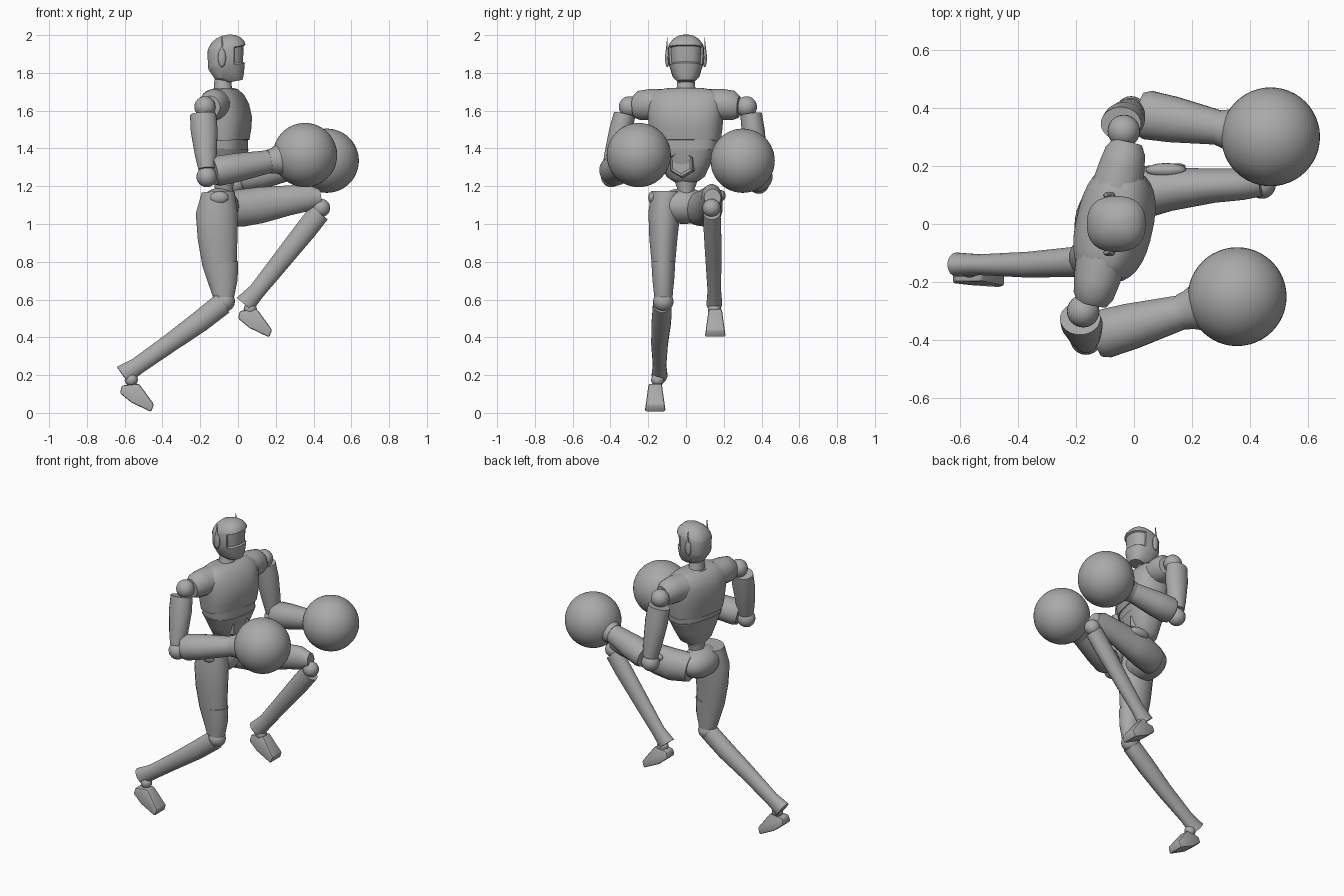
import bpy, bmesh, math
from mathutils import Vector, Matrix

cube = bpy.data.objects.get("Cube")
if cube:
    bpy.data.objects.remove(cube)

grey = bpy.data.materials.new("plain grey")
grey.use_nodes = True
GREY = (0.4, 0.4, 0.4, 1)
grey.diffuse_color = GREY
grey.node_tree.nodes["Principled BSDF"].inputs["Base Color"].default_value = GREY

YAW = Matrix.Rotation(math.radians(-12.5), 3, 'Z')
AXIS = Vector((-0.075, 0, 0))


def turned(x, y, z):
    """Point on the upper body, twisted about the spine."""
    return YAW @ Vector((x, y, z)) + AXIS


def finish(name, bm, angle=38):
    bmesh.ops.recalc_face_normals(bm, faces=bm.faces)
    mesh = bpy.data.meshes.new(name)
    bm.to_mesh(mesh)
    bm.free()
    mesh.materials.append(grey)
    ob = bpy.data.objects.new(name, mesh)
    bpy.context.collection.objects.link(ob)
    bpy.ops.object.select_all(action='DESELECT')
    bpy.context.view_layer.objects.active = ob
    ob.select_set(True)
    bpy.ops.object.shade_smooth_by_angle(angle=math.radians(angle))
    return ob


def loft_mesh(sections, side=(0, 1, 0), sides=20, power=1.0):
    """Skin over elliptical rings: (centre, half width, half depth)."""
    bm = bmesh.new()
    d = (Vector(sections[-1][0]) - Vector(sections[0][0])).normalized()
    u = Vector(side)
    u = (u - d * u.dot(d)).normalized()
    v = d.cross(u)
    rings = []
    for c, ru, rv in sections:
        ring = []
        for i in range(sides):
            a = math.tau * (i + 0.5) / sides
            p, q = math.cos(a), math.sin(a)
            p = math.copysign(abs(p) ** power, p)
            q = math.copysign(abs(q) ** power, q)
            ring.append(bm.verts.new(Vector(c) + u * ru * p + v * rv * q))
        rings.append(ring)
    for r, s in zip(rings, rings[1:]):
        for i in range(sides):
            j = (i + 1) % sides
            bm.faces.new((r[i], r[j], s[j], s[i]))
    bm.faces.new(rings[0][::-1])
    bm.faces.new(rings[-1])
    bmesh.ops.recalc_face_normals(bm, faces=bm.faces)
    return bm


def loft(name, sections, **kw):
    return finish(name, loft_mesh(sections, **kw))


def ball(name, centre, size, segments=32):
    if not isinstance(size, tuple):
        size = (size,) * 3
    bm = bmesh.new()
    bmesh.ops.create_uvsphere(bm, u_segments=segments, v_segments=segments // 2, radius=1)
    bmesh.ops.scale(bm, vec=size, verts=bm.verts)
    bmesh.ops.translate(bm, vec=centre, verts=bm.verts)
    return finish(name, bm)


def foot(name, ankle, y):
    """Side profile extruded across, narrower at the top."""
    outline = [(-0.05, 0.0), (0.04, 0.01), (0.12, -0.10), (0.105, -0.14), (0.0, -0.09), (-0.06, -0.04)]
    bm = bmesh.new()
    caps = []
    for s in (-1, 1):
        caps.append([bm.verts.new((ankle[0] + x, y + s * (0.036 - 0.14 * z), ankle[1] + z))
                     for x, z in outline])
    a, b = caps
    bm.faces.new(a)
    bm.faces.new(b[::-1])
    for i in range(len(outline)):
        j = (i + 1) % len(outline)
        bm.faces.new((a[i], a[j], b[j], b[i]))
    bmesh.ops.bevel(bm, geom=list(bm.edges), offset=0.009, segments=2, affect='EDGES', profile=0.5)
    finish(name, bm)


# Head with a sunken visor
skull = [(1.755, -0.02, 0.045, 0.045), (1.78, -0.045, 0.078, 0.07), (1.835, -0.06, 0.098, 0.088),
         (1.85, -0.061, 0.1, 0.092), (1.93, -0.061, 0.103, 0.096), (1.95, -0.061, 0.097, 0.09),
         (1.975, -0.063, 0.078, 0.07), (1.992, -0.065, 0.05, 0.045), (2.0, -0.065, 0.018, 0.018)]
head = loft_mesh([((x, 0, z), ry, rx) for z, x, rx, ry in skull], sides=28, power=0.82)
visor = [f for f in head.faces if f.normal.x > 0.35 and 1.84 < f.calc_center_median().z < 1.94]
bmesh.ops.inset_region(head, faces=visor, thickness=0.006, depth=-0.01)
finish("head", head, 30)

# Ear pods with thin antennae
for name, s in (("left", 1), ("right", -1)):
    ball(name + "_ear_pod", (-0.085, s * 0.099, 1.88), (0.021, 0.012, 0.05), 16)
    loft(name + "_antenna", [((-0.085, s * 0.105, 1.90), 0.005, 0.01),
                             ((-0.085, s * 0.098, 1.99), 0.001, 0.002)], sides=8)

# Neck and collar
loft("neck", [((-0.075, 0, 1.68), 0.07, 0.06), ((-0.08, 0, 1.72), 0.05, 0.048),
              ((-0.08, 0, 1.80), 0.042, 0.044)])
loft("collar", [(turned(0, 0, 1.69), 0.10, 0.075), (turned(0, 0, 1.715), 0.082, 0.062),
                (turned(0, 0, 1.705), 0.07, 0.052)], side=YAW @ Vector((0, 1, 0)))


def trunk(name, rows):
    loft(name, [(turned(x, 0, z), ry, rx) for z, x, rx, ry in rows],
         side=YAW @ Vector((0, 1, 0)), sides=32, power=0.8)


# Chest, waist band and belly, separated by shallow steps
trunk("chest", [(1.44, 0.01, 0.117, 0.187), (1.50, 0.01, 0.128, 0.195), (1.56, 0.008, 0.133, 0.20),
                (1.63, 0, 0.124, 0.205), (1.68, -0.005, 0.10, 0.195), (1.71, -0.005, 0.07, 0.15),
                (1.718, -0.005, 0.05, 0.10)])
trunk("waist_band", [(1.39, 0.01, 0.109, 0.172), (1.45, 0.01, 0.111, 0.18)])
trunk("belly", [(1.225, 0, 0.05, 0.065), (1.25, 0.005, 0.075, 0.10), (1.32, 0.01, 0.096, 0.135),
                (1.37, 0.01, 0.108, 0.16), (1.40, 0.01, 0.114, 0.177)])

# Hexagonal buckle with a raised rim
buckle = loft_mesh([(turned(0.08, 0, 1.32), 0.078, 0.078), (turned(0.118, 0, 1.32), 0.068, 0.068)],
                   side=YAW @ Vector((0, 1, 0)), sides=6)
plate = max(buckle.faces, key=lambda f: f.normal.x)
bmesh.ops.inset_region(buckle, faces=[plate], thickness=0.014, depth=0)
bmesh.ops.translate(buckle, vec=(-0.012, 0, 0), verts=plate.verts)
finish("buckle", buckle, 20)

# Spine stub and pelvis
loft("spine", [((-0.08, 0, 1.12), 0.045, 0.05), ((-0.075, 0, 1.17), 0.04, 0.045),
               ((-0.075, 0, 1.25), 0.07, 0.06)])
ball("pelvis", (-0.10, -0.01, 1.095), (0.105, 0.15, 0.095))

# Arms: shoulder stub, ball joints, upper arm, forearm, cuff and round glove
arms = {"left": (1, Vector((-0.035, 0.32, 1.62)), Vector((-0.01, 0.385, 1.235)), Vector((0.47, 0.30, 1.335))),
        "right": (-1, Vector((-0.175, -0.30, 1.62)), Vector((-0.165, -0.395, 1.27)), Vector((0.355, -0.25, 1.365)))}
for name, (s, shoulder, elbow, glove) in arms.items():
    across = YAW @ Vector((0, s, 0))
    loft(name + "_shoulder", [(turned(-0.01, s * 0.12, 1.63), 0.09, 0.085),
                              (turned(-0.01, s * 0.20, 1.632), 0.08, 0.083),
                              (turned(-0.01, s * 0.255, 1.628), 0.07, 0.078),
                              (turned(-0.01, s * 0.285, 1.62), 0.052, 0.058)], side=(1, 0, 0))
    ball(name + "_shoulder_ball", shoulder, 0.056, 24)
    top = shoulder + Vector((-0.01, s * 0.025, -0.04))
    low = elbow + Vector((0, 0, 0.02))
    loft(name + "_upper_arm", [(top, 0.058, 0.07), (top.lerp(low, 0.3), 0.062, 0.072),
                               (top.lerp(low, 0.75), 0.056, 0.058), (low, 0.05, 0.045)])
    ball(name + "_elbow", elbow + Vector((0, 0, -0.02)), 0.055, 24)
    reach = (glove - elbow).normalized()
    dist = (glove - elbow).length
    at = lambda t: elbow + reach * (dist * t)
    loft(name + "_forearm", [(at(0.07), 0.075, 0.07), (at(0.12), 0.085, 0.08), (at(0.3), 0.08, 0.077),
                             (at(0.66), 0.058, 0.06)])
    loft(name + "_cuff", [(at(0.63), 0.062, 0.064), (at(0.68), 0.068, 0.068), (at(0.76), 0.087, 0.087)])
    ball(name + "_glove", glove, 0.17, 48)

# Right leg, trailing
loft("right_thigh", [((-0.105, -0.10, 1.17), 0.085, 0.088), ((-0.113, -0.115, 1.06), 0.085, 0.112),
                     ((-0.108, -0.12, 0.92), 0.075, 0.106), ((-0.097, -0.12, 0.78), 0.062, 0.092),
                     ((-0.08, -0.12, 0.62), 0.05, 0.055)])
loft("right_knee_guard", [((-0.082, -0.12, 0.80), 0.064, 0.084), ((-0.075, -0.12, 0.70), 0.058, 0.074),
                          ((-0.07, -0.12, 0.61), 0.048, 0.05)])
ball("right_knee", (-0.07, -0.12, 0.59), 0.054, 24)
loft("right_shin", [((-0.08, -0.125, 0.58), 0.05, 0.06), ((-0.20, -0.13, 0.485), 0.052, 0.058),
                    ((-0.36, -0.14, 0.37), 0.045, 0.05), ((-0.53, -0.14, 0.25), 0.036, 0.046),
                    ((-0.61, -0.14, 0.20), 0.042, 0.055)])
ball("right_ankle", (-0.565, -0.15, 0.175), 0.035, 16)
foot("right_foot", (-0.565, 0.145), -0.163)

# Left leg, raised
loft("left_thigh", [((-0.09, 0.07, 1.08), 0.085, 0.09), ((0.02, 0.105, 1.085), 0.09, 0.10),
                    ((0.12, 0.12, 1.10), 0.076, 0.097), ((0.27, 0.132, 1.125), 0.06, 0.08),
                    ((0.37, 0.137, 1.14), 0.055, 0.072), ((0.435, 0.14, 1.14), 0.045, 0.045)])
ball("left_knee", (0.44, 0.135, 1.085), 0.048, 24)
loft("left_shin", [((0.43, 0.137, 1.06), 0.046, 0.058), ((0.36, 0.14, 0.97), 0.047, 0.058),
                   ((0.24, 0.145, 0.82), 0.043, 0.052), ((0.10, 0.15, 0.645), 0.036, 0.045),
                   ((0.035, 0.15, 0.575), 0.042, 0.055)])
ball("left_ankle", (0.065, 0.15, 0.55), 0.035, 16)
foot("left_foot", (0.06, 0.54), 0.155)

# Hip nubs
ball("left_hip_nub", (0.11, 0.185, 1.15), (0.07, 0.025, 0.03), 16)
ball("right_hip_nub", (-0.10, -0.175, 1.14), (0.05, 0.025, 0.035), 16)
